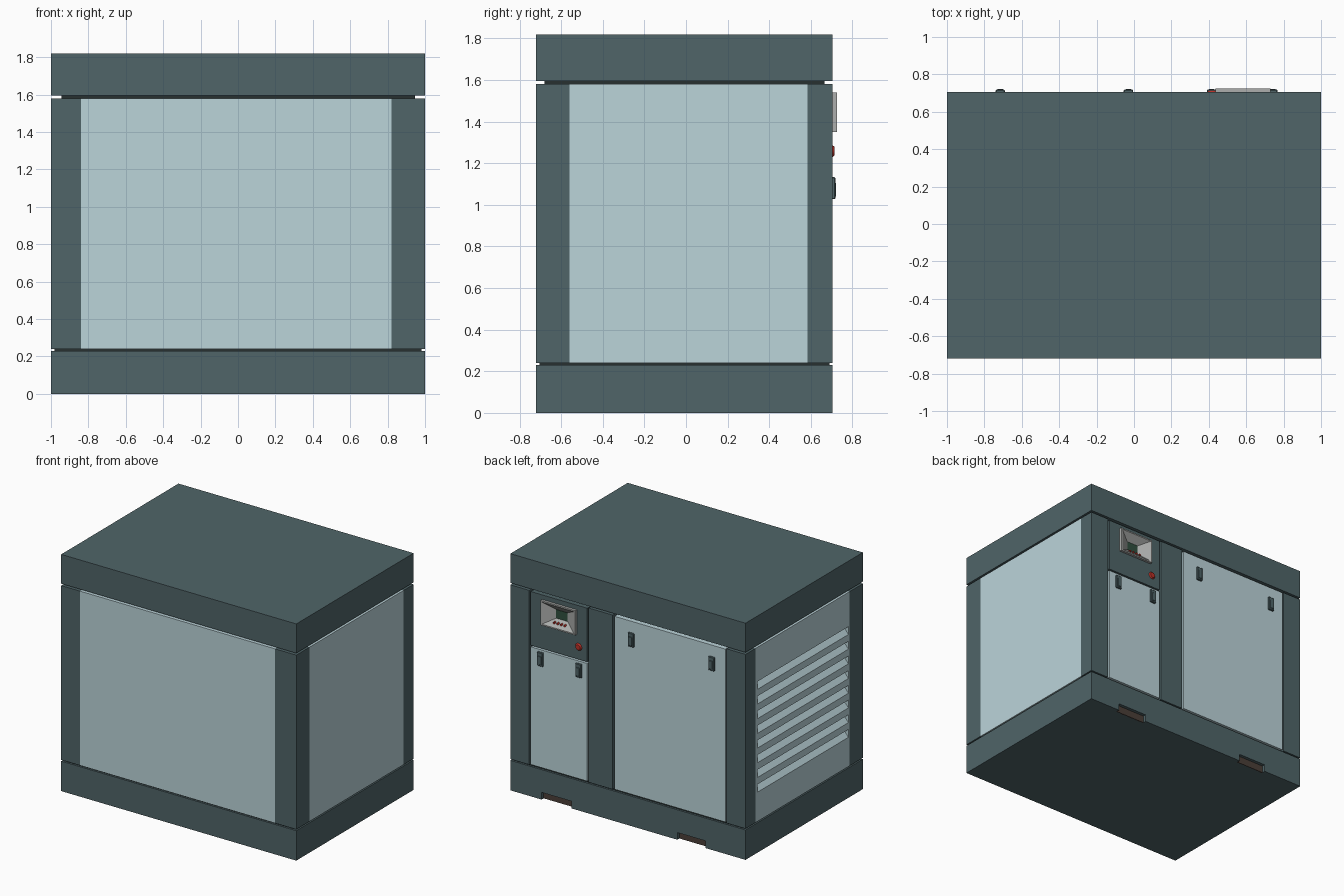
import bpy, bmesh, math
from mathutils import Matrix, Vector

if "Cube" in bpy.data.objects:
    bpy.data.objects.remove(bpy.data.objects["Cube"])

def mat(name, rgb):
    m = bpy.data.materials.new(name)
    m.diffuse_color = (*rgb, 1)
    m.use_nodes = True
    m.node_tree.nodes["Principled BSDF"].inputs["Base Color"].default_value = m.diffuse_color
    return m

DARK = mat("dark_paint", (0.08, 0.13, 0.14))
LIGHT = mat("light_paint", (0.50, 0.66, 0.70))
BLACK = mat("shadow_black", (0.02, 0.03, 0.03))
GREY = mat("bezel_grey", (0.42, 0.43, 0.42))
GREEN = mat("screen_green", (0.03, 0.08, 0.05))
RED = mat("red", (0.5, 0.03, 0.02))
BROWN = mat("slot_brown", (0.07, 0.05, 0.04))

def finish(bm, name, m):
    bmesh.ops.recalc_face_normals(bm, faces=bm.faces)
    me = bpy.data.meshes.new(name)
    bm.to_mesh(me)
    bm.free()
    me.materials.append(m)
    ob = bpy.data.objects.new(name, me)
    bpy.context.collection.objects.link(ob)
    return ob

def box(name, x, y, z, m, bevel=0):
    bm = bmesh.new()
    bmesh.ops.create_cube(bm, size=1)
    for v in bm.verts:
        v.co = Vector([a + (b - a) * (c + 0.5) for (a, b), c in zip((x, y, z), v.co)])
    if bevel:
        bmesh.ops.bevel(bm, geom=bm.edges[:], offset=bevel, segments=1, affect='EDGES')
    return finish(bm, name, m)

def prism(name, pts, y0, y1, m):
    """Extrude an x/z profile along y."""
    bm = bmesh.new()
    f = bm.faces.new([bm.verts.new((px, y0, pz)) for px, pz in pts])
    ext = bmesh.ops.extrude_face_region(bm, geom=[f])["geom"]
    bmesh.ops.translate(bm, vec=(0, y1 - y0, 0), verts=[g for g in ext if isinstance(g, bmesh.types.BMVert)])
    return finish(bm, name, m)

def knob(name, c, r1, r2, depth, m, sides=24):
    """Round part pointing to +y, centred on c."""
    bm = bmesh.new()
    bmesh.ops.create_cone(bm, cap_ends=True, segments=sides, radius1=r1, radius2=r2, depth=depth,
                          matrix=Matrix.Translation(c) @ Matrix.Rotation(-math.pi / 2, 4, 'X'))
    ob = finish(bm, name, m)
    for p in ob.data.polygons:
        p.use_smooth = len(p.vertices) == 4
    return ob

F, B = -0.72, 0.705          # front and back planes
Z0, Z1 = 0.24, 1.58          # body section

# base with two fork pockets on the back
pockets = [(-0.66, -0.42), (0.48, 0.735)]
box("base", (-1, 1), (F, B - 0.03), (0, 0.23), DARK)
outline = [(-1, 0.23), (-1, 0)]
for a, b in pockets:
    outline += [(a, 0), (a, 0.055), (b, 0.055), (b, 0)]
    box("fork_pocket", (a, b), (B - 0.035, B - 0.025), (0, 0.055), BROWN)
outline += [(1, 0), (1, 0.23)]
prism("base_back_rail", outline, B - 0.03, B, DARK)

# roof, shadow seams and inner core
box("roof", (-1, 1), (F, B), (1.595, 1.82), DARK)
box("lower_seam", (-0.98, 0.98), (F + 0.015, B - 0.015), (0.23, Z0), BLACK)
box("upper_seam", (-0.945, 0.945), (F + 0.04, B - 0.04), (Z1, 1.595), BLACK)
box("inner_core", (-0.94, 0.94), (F + 0.05, B - 0.045), (Z0, Z1), BLACK)

# corner posts and back centre post
for x in ((-1, -0.84), (0.82, 1)):
    box("front_post", x, (F, -0.56), (Z0, Z1), DARK)
for x in ((-1, -0.84), (0.84, 1)):
    box("back_post", x, (0.585, B), (Z0, Z1), DARK)
box("back_centre_post", (0.13, 0.335), (0.64, B), (Z0, Z1), DARK)

# plain front and right panels
box("front_panel", (-0.84, 0.82), (F, F + 0.06), (Z0, Z1), LIGHT)
box("right_panel", (0.93, 1), (-0.56, 0.585), (Z0, Z1), LIGHT)

# left panel with eight sloped louvres
prof = [(-0.93, Z0), (-1, Z0)]
for i in range(8):
    z = 0.465 + i * 0.113
    prof += [(-1, z), (-0.955, z + 0.054), (-1, z + 0.06)]
prof += [(-1, Z1), (-0.93, Z1)]
prism("left_louvre_panel", prof, -0.545, 0.56, LIGHT)
box("left_panel_edge", (-1, -0.93), (-0.56, -0.545), (Z0, Z1), LIGHT)
box("left_panel_edge", (-1, -0.93), (0.56, 0.585), (Z0, Z1), LIGHT)

# back doors
box("large_door", (-0.828, 0.116), (0.65, B), (Z0 + 0.005, Z1 - 0.005), LIGHT)
box("small_door", (0.347, 0.828), (0.65, B), (Z0 + 0.005, 1.15), LIGHT)

# control panel framed around the display opening
px, pz = (0.347, 0.828), (1.162, Z1 - 0.005)
sx, sz = (0.435, 0.73), (1.35, 1.54)
box("control_panel_left", (px[0], sx[0]), (0.65, B), pz, DARK)
box("control_panel_right", (sx[1], px[1]), (0.65, B), pz, DARK)
box("control_panel_bottom", sx, (0.65, B), (pz[0], sz[0]), DARK)
box("control_panel_top", sx, (0.65, B), (sz[1], pz[1]), DARK)

# display bezel: outer wall, thin rim and a funnel down to the screen
bm = bmesh.new()
rings = []
for inset_x, inset_z, y in ((0, 0, 0.69), (0, 0, 0.725), (0.01, 0.01, 0.725), (0.1, 0.062, 0.675)):
    a, b, c, d = sx[0] + inset_x, sx[1] - inset_x, sz[0] + inset_z, sz[1] - inset_z
    rings.append([bm.verts.new((x, y, z)) for x, z in ((a, c), (b, c), (b, d), (a, d))])
for r, s in zip(rings, rings[1:]):
    for i in range(4):
        bm.faces.new((r[i], r[i - 1], s[i - 1], s[i]))
finish(bm, "display_bezel", GREY)
box("display_screen", (0.535, 0.63), (0.665, 0.677), (1.412, 1.478), GREEN)
for i in range(4):
    knob("display_button", (0.537 + i * 0.03, 0.7, 1.388), 0.008, 0.008, 0.02, RED, 12)

# emergency stop
knob("stop_collar", (0.42, B + 0.001, 1.258), 0.022, 0.022, 0.006, BLACK)
knob("stop_button", (0.42, B + 0.005, 1.258), 0.028, 0.02, 0.01, RED)

# door latches
for x, z in ((-0.715, 1.435), (-0.03, 1.435), (0.415, 1.08), (0.742, 1.08)):
    box("latch_plate", (x - 0.025, x + 0.025), (B - 0.005, B + 0.013), (z - 0.053, z + 0.053), DARK, 0.004)
    box("latch_paddle", (x - 0.014, x + 0.014), (B + 0.01, B + 0.017), (z - 0.04, z + 0.025), DARK, 0.002)
